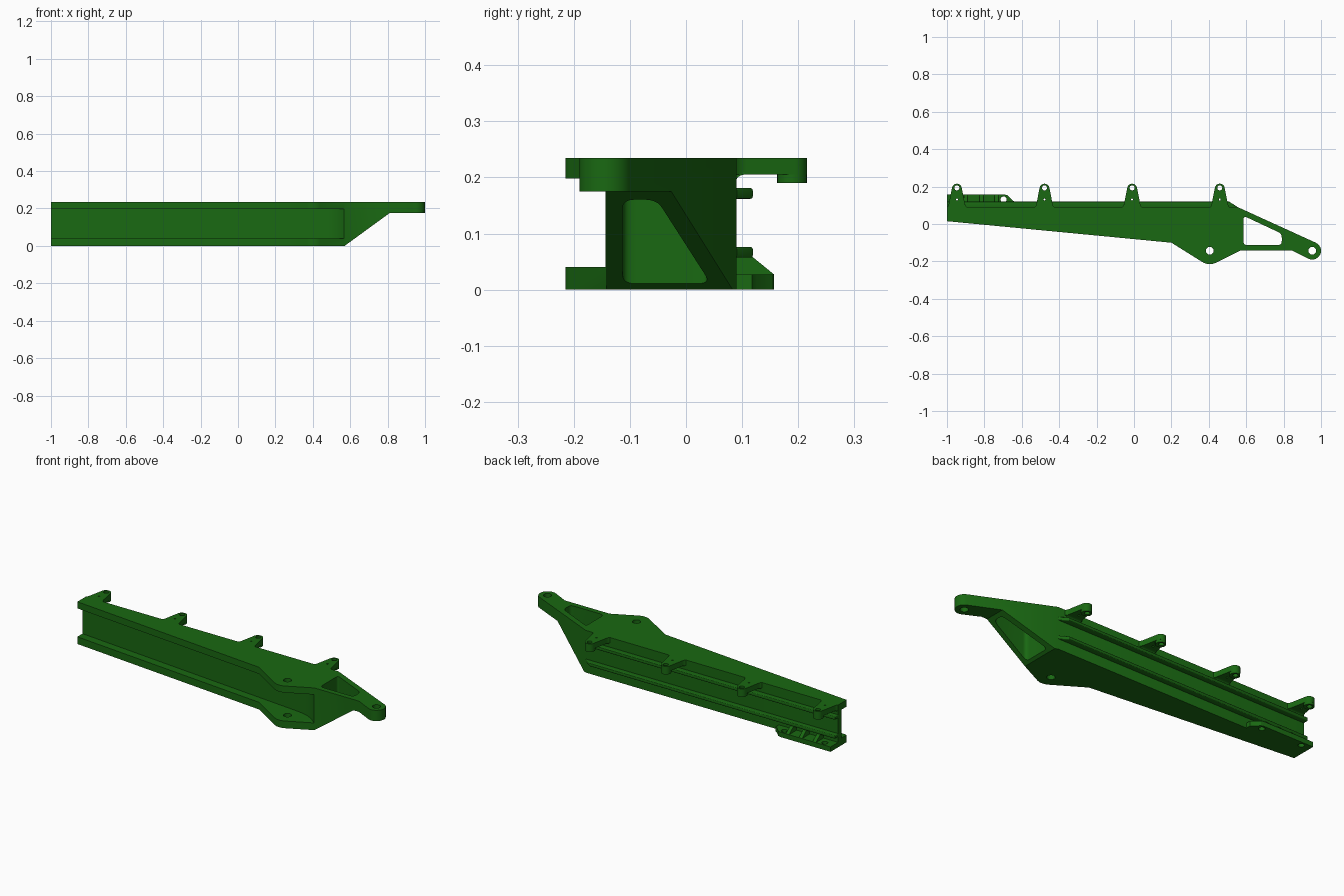
import bpy, bmesh, math
from mathutils import Vector

if "Cube" in bpy.data.objects:
    bpy.data.objects.remove(bpy.data.objects["Cube"])

green = bpy.data.materials.new("green_paint")
green.diffuse_color = (0.01, 0.14, 0.006, 1)
green.use_nodes = True
green.node_tree.nodes["Principled BSDF"].inputs["Base Color"].default_value = green.diffuse_color


def arc(cx, cy, r, a0, a1, n=14):
    return [(cx + r * math.cos(math.radians(a0 + (a1 - a0) * i / n)),
             cy + r * math.sin(math.radians(a0 + (a1 - a0) * i / n))) for i in range(n + 1)]


def rounded(points, r, n=6):
    """Round the corners of a polygon with quadratic blends."""
    out = []
    for i, p in enumerate(points):
        p = Vector(p)
        a = p + (Vector(points[i - 1]) - p).normalized() * r
        b = p + (Vector(points[(i + 1) % len(points)]) - p).normalized() * r
        for k in range(n + 1):
            t = k / n
            out.append(tuple(a * (1 - t) ** 2 + p * 2 * t * (1 - t) + b * t ** 2))
    return out


def prism(name, pts, lo, hi, axis="z"):
    """Extrude a 2D outline along an axis (z: xy outline, y: xz, x: yz)."""
    place = {"z": lambda u, v, w: (u, v, w),
             "y": lambda u, v, w: (u, w, v),
             "x": lambda u, v, w: (w, u, v)}[axis]
    bm = bmesh.new()
    face = bm.faces.new([bm.verts.new(place(u, v, lo)) for u, v in pts])
    ext = bmesh.ops.extrude_face_region(bm, geom=[face])
    verts = [g for g in ext["geom"] if isinstance(g, bmesh.types.BMVert)]
    bmesh.ops.translate(bm, verts=verts, vec=place(0, 0, hi - lo))
    bmesh.ops.recalc_face_normals(bm, faces=bm.faces)
    mesh = bpy.data.meshes.new(name)
    bm.to_mesh(mesh)
    bm.free()
    ob = bpy.data.objects.new(name, mesh)
    bpy.context.collection.objects.link(ob)
    mesh.materials.append(green)
    return ob


def activate(ob):
    bpy.ops.object.select_all(action="DESELECT")
    ob.select_set(True)
    bpy.context.view_layer.objects.active = ob


def boolean(ob, cutters, op="DIFFERENCE"):
    activate(ob)
    for c in cutters:
        m = ob.modifiers.new("cut", "BOOLEAN")
        m.operation, m.solver, m.object = op, "EXACT", c
        bpy.ops.object.modifier_apply(modifier=m.name)
        bpy.data.objects.remove(c)


def hole(x, y, r):
    return prism("cutter", arc(x, y, r, 0, 345, 23), -0.1, 0.4)


def finish(ob, bevel=0):
    activate(ob)
    if bevel:
        m = ob.modifiers.new("soft_edges", "BEVEL")
        m.width, m.segments, m.limit_method = bevel, 3, "ANGLE"
        m.angle_limit = math.radians(50)
        bpy.ops.object.modifier_apply(modifier=m.name)
    bpy.ops.object.shade_smooth_by_angle(angle=math.radians(30))


# Main beam: full plan outline with the side ear and the end eye
outline = ([(-1, 0.09), (-1, 0.015), (0.2, -0.1)]
           + arc(0.405, -0.143, 0.072, 239, 297)
           + [(0.57, -0.142), (0.845, -0.142)]
           + arc(0.953, -0.143, 0.047, 242, 425)
           + [(0.555, 0.09)])
beam = prism("main_beam", outline, 0, 0.235)

# Front channel between flanges, sloped underside of the arm, window, pin holes
channel = [(-1.1, 0.07), (0.42, -0.076), (0.46, -0.082), (0.495, -0.093),
           (0.525, -0.109), (0.55, -0.128), (0.572, -0.148), (0.572, -0.4), (-1.1, -0.4)]
slope = [(0.57, -0.1), (0.57, 0), (0.81, 0.175), (1.1, 0.175), (1.1, -0.1)]
window = [(0.585, 0.044), (0.79, -0.052), (0.79, -0.113), (0.585, -0.113)]
boolean(beam, [
    prism("cutter", channel, 0.04, 0.198),
    prism("cutter", slope, -0.5, 0.5, "y"),
    prism("cutter", rounded(window, 0.022), -0.1, 0.4),
    hole(0.405, -0.143, 0.021),
    hole(0.953, -0.143, 0.021)])
finish(beam)

# Two long rails along the back face
rail = [(-1, 0.085), (0.55, 0.085), (0.555, 0.09), (0.51, 0.119), (-1, 0.119)]
for name, lo, hi in (("upper_rail", 0.162, 0.181), ("lower_rail", 0.057, 0.076)):
    finish(prism(name, rail, lo, hi), 0.004)

# Four tapered lugs on the top edge, each with a boss under the eye
for i in range(4):
    x = -0.947 + 0.4685 * i
    tip = [(x + u, v) for u, v in arc(0, 0.189, 0.0265, 12, 168)]
    tab = prism(f"lug_{i + 1}",
                [(x - 0.053, 0.0899), (x + 0.053, 0.0899), (x + 0.047, 0.096),
                 (x + 0.043, 0.108)] + tip + [(x - 0.043, 0.108), (x - 0.047, 0.096)],
                0.205, 0.235)
    boss = prism("boss", arc(x, 0.189, 0.0264, 0, 345, 23), 0.19, 0.22)
    # Rounded fillet at the root of the lug
    root = prism("root", [(0.088, 0.21), (0.104, 0.21)] +
                 arc(0.104, 0.189, 0.016, 90, 180, 6) + [(0.088, 0.186)][:1],
                 x - 0.045, x + 0.045, "x")
    boolean(tab, [boss], "UNION")
    boolean(tab, [hole(x, 0.193, 0.0135), hole(x, 0.131, 0.005)])
    finish(tab)
    root.name = f"lug_root_{i + 1}"
    finish(root)

# Foot plate at the far end of the lower flange
foot = prism("foot_plate", [(-1, 0.0899), (-0.635, 0.0899), (-0.635, 0.118), (-0.648, 0.125),
                            (-0.675, 0.153), (-0.69, 0.157), (-1, 0.157)], 0, 0.027)
boolean(foot, [hole(-0.697, 0.131, 0.016), hole(-0.947, 0.131, 0.016)])
finish(foot)

# Gusset ribs tying the foot plate to the lower rail
for i, x in enumerate((-0.9, -0.815, -0.735)):
    finish(prism(f"gusset_{i + 1}", [(0.088, 0.02), (0.157, 0.02), (0.157, 0.027),
                                     (0.119, 0.058), (0.088, 0.058)], x - 0.01, x + 0.01, "x"))
